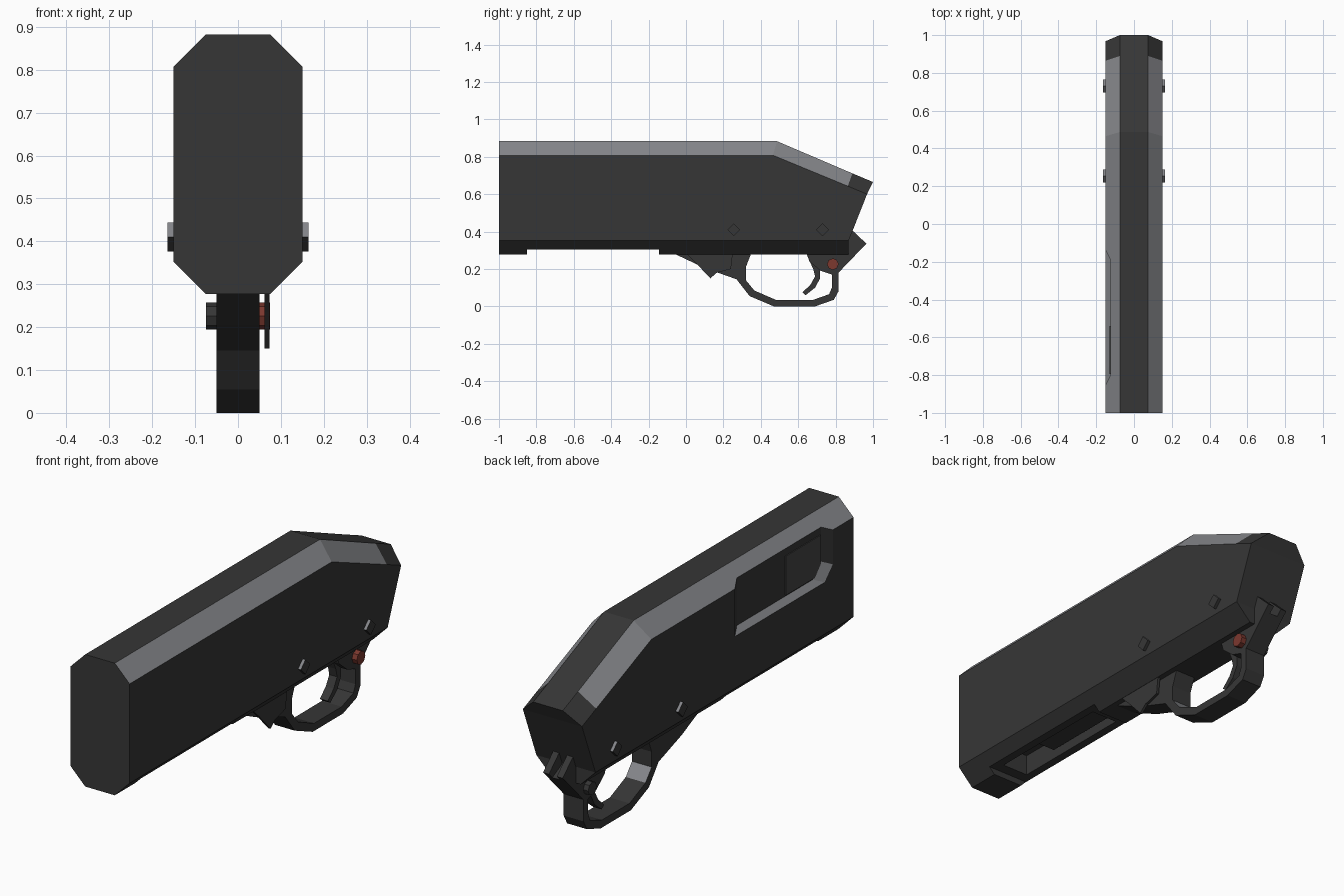
import bpy, bmesh
from mathutils import Vector

if "Cube" in bpy.data.objects:
    bpy.data.objects.remove(bpy.data.objects["Cube"], do_unlink=True)


def material(name, rgb):
    m = bpy.data.materials.new(name)
    m.use_nodes = True
    color = (*rgb, 1)
    m.diffuse_color = color
    m.node_tree.nodes["Principled BSDF"].inputs["Base Color"].default_value = color
    return m


dark = material("dark metal", (.037, .037, .037))
edge = material("worn grey edge", (.24, .245, .26))
bolt_grey = material("bolt grey", (.06, .06, .06))
red = material("safety red", (.2, .04, .028))


def finish(name, bm, mats, rule=None):
    """Turn a bmesh into an object; rule(face) picks the material slot."""
    bmesh.ops.recalc_face_normals(bm, faces=bm.faces)
    bm.normal_update()
    if rule:
        for f in bm.faces:
            f.material_index = rule(f)
    me = bpy.data.meshes.new(name)
    bm.to_mesh(me)
    bm.free()
    for m in mats:
        me.materials.append(m)
    ob = bpy.data.objects.new(name, me)
    bpy.context.collection.objects.link(ob)
    return ob


def loft(loops, cap=True):
    """Join equal-length closed loops of points into a solid."""
    bm = bmesh.new()
    rings = [[bm.verts.new(p) for p in loop] for loop in loops]
    n = len(rings[0])
    for a, b in zip(rings, rings[1:]):
        for i in range(n):
            j = (i + 1) % n
            bm.faces.new((a[i], a[j], b[j], b[i]))
    bm.faces.new(rings[0])
    if cap:
        bm.faces.new(rings[-1])
    return bm, rings


def plate(name, profile, x0, x1, mats=(dark,), rule=None):
    """Extrude a side profile of (y, z) points from x0 to x1."""
    bm, _ = loft([[(x, y, z) for y, z in profile] for x in (x0, x1)])
    return finish(name, bm, mats, rule)


def box(name, lo, hi, mats=(dark,)):
    (x0, y0, z0), (x1, y1, z1) = lo, hi
    return plate(name, [(y0, z0), (y1, z0), (y1, z1), (y0, z1)], x0, x1, mats)


def pin(name, x0, x1, y, z, r, sides, mats, rule=None):
    bm = bmesh.new()
    bmesh.ops.create_circle(bm, segments=sides, radius=r, cap_ends=True)
    ring = [(v.co.x + y, v.co.y + z) for v in bm.verts]
    bm.free()
    return plate(name, ring, x0, x1, mats, rule)


def cut(target, cutter):
    mod = target.modifiers.new("cut", "BOOLEAN")
    mod.operation = "DIFFERENCE"
    mod.solver = "EXACT"
    mod.object = cutter
    bpy.context.view_layer.objects.active = target
    bpy.ops.object.modifier_apply(modifier=mod.name)
    bpy.data.objects.remove(cutter, do_unlink=True)


# Receiver: octagonal sections, each given as half a side from bottom to top
def section(points):
    half = [(x, y, z) for x, (y, z) in zip((.075, .15, .15, .075), points)]
    return half + [(-x, y, z) for x, y, z in reversed(half)]


front = [(-1, .277), (-1, .352), (-1, .808), (-1, .883)]
ridge = [(.47, .277), (.47, .352), (.465, .808), (.487, .883)]
pad = [(.8, .277), (.8, .352), (.865, .643), (.89, .711)]
back = [(.87, .277), (.87, .352), (.968, .6), (1, .665)]
bm, rings = loft([section(s) for s in (front, ridge, pad, back)], cap=False)
last = rings[-1]
for i in range(3):
    bm.faces.new((last[i], last[i + 1], last[6 - i], last[7 - i]))


def upper_bevel(f):
    n, c = f.normal, f.calc_center_median()
    return int(abs(n.x) > .4 and n.z > .4 and c.y < .85)


receiver = finish("receiver", bm, (dark, edge), upper_bevel)

# Ejection port: shallow pocket with sloped sides on one flank
def port_loop(x):
    d = -.125 - x
    y0, y1, z0 = -.80 - 2 * d, -.19 + 2 * d, .615 - d
    return [(x, y1, z0), (x, y0 + .06, z0), (x, y0, z0 + .06), (x, y0, .95), (x, y1, .95)]


bm, _ = loft([port_loop(-.125), port_loop(-.2)])
cut(receiver, finish("port_cutter", bm, (dark, edge), lambda f: int(f.normal.z < -.3)))
plate("bolt_face", [(-.54, .62), (-.75, .62), (-.795, .67), (-.795, .80), (-.54, .80)],
      -.129, -.12, (bolt_grey,))

# Loading opening underneath, with the carrier inside
cut(receiver, box("relief_cutter", (-.3, -.85, .2), (.3, -.145, .305), (dark, edge)))
cut(receiver, box("slot_cutter", (-.065, -.8, .2), (.065, -.2, .4), (dark, edge)))
box("carrier", (-.05, -.6, .335), (.05, -.19, .355))

# Trigger guard with its front wing and rear tang
outer = [(-.07, .285), (.1, .205), (.27, .145), (.34, .055), (.47, 0), (.69, 0),
         (.79, .035), (.815, .08), (.815, .18), (.94, .31), (.86, .35), (.8, .3)]
inner = [(.64, .3), (.66, .24), (.72, .19), (.78, .17), (.78, .1), (.765, .065), (.68, .035),
         (.48, .035), (.365, .085), (.32, .14), (.32, .21), (.355, .3)]
plate("trigger_guard", outer + inner, -.05, .05, (dark, edge),
      lambda f: int(f.normal.y > .5 and f.normal.z > .5 and f.calc_center_median().y < .5))
for side, name in ((1, "left"), (-1, "right")):
    plate(name + "_tang_ear", [(.82, .19), (.965, .335), (.88, .415), (.82, .32)],
          side * .02, side * .05)

# Trigger
plate("trigger", [(.64, .29), (.68, .2), (.69, .16), (.665, .115), (.622, .075), (.64, .06),
                  (.69, .1), (.717, .15), (.717, .2), (.75, .29)], -.02, .02)

# Release lever beside the guard
plate("release_lever", [(.0, .285), (.05, .235), (.13, .15), (.165, .18), (.24, .2), (.25, .285)],
      .062, .074)

# Safety button, red on one end only
pin("safety_button_red", .04, .075, .785, .226, .031, 8, (red,))
pin("safety_button_dark", -.075, -.04, .785, .226, .031, 8, (dark,))

# Cross pins through the receiver
for name, y in (("front", .255), ("rear", .73)):
    pin(name + "_cross_pin", -.164, .164, y, .41, .034, 4, (dark, edge),
        lambda f: int(f.normal.z > .3))
